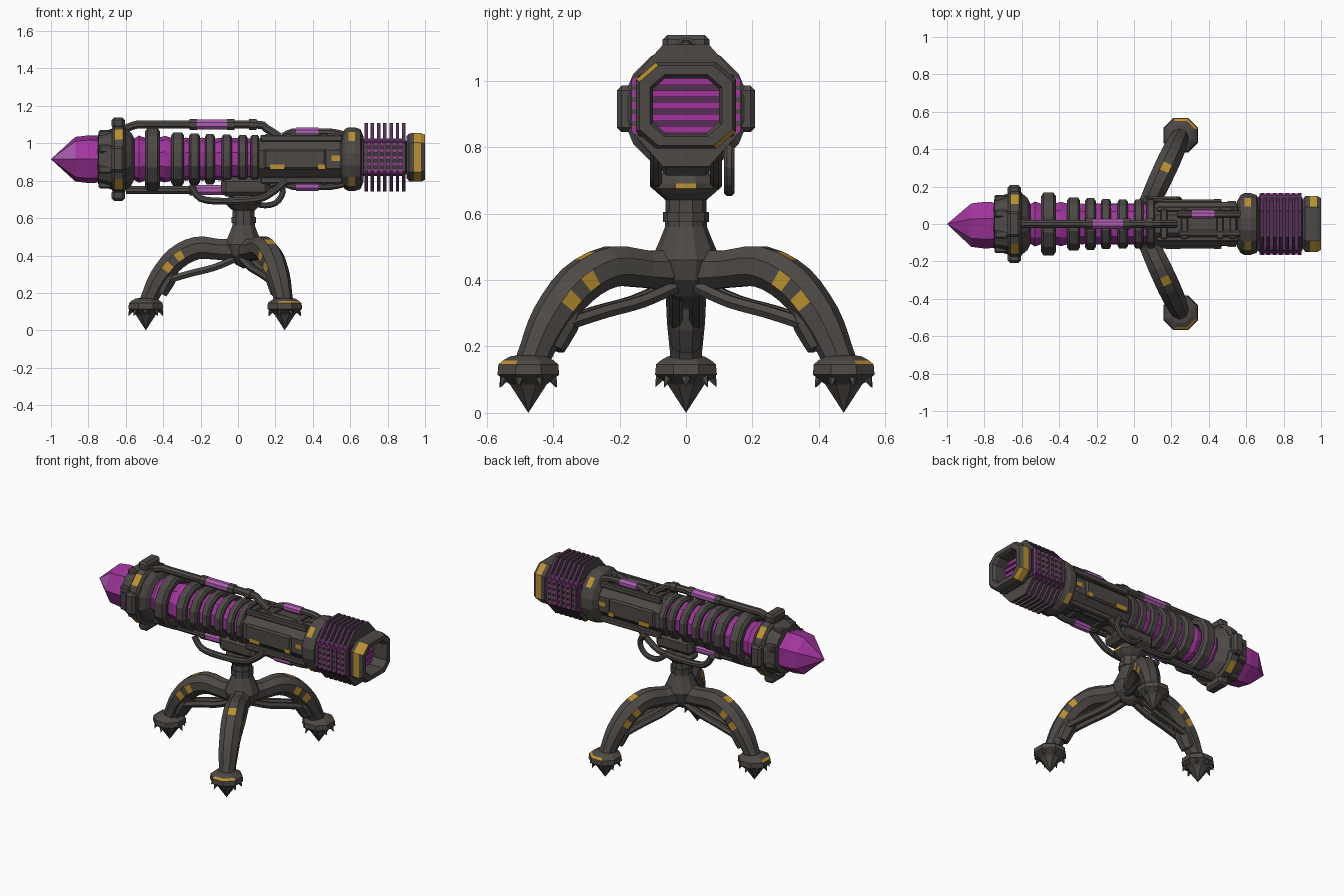
import bpy, bmesh, math
from mathutils import Vector, Matrix

cube = bpy.data.objects.get("Cube")
if cube:
    bpy.data.objects.remove(cube)

AXIS = 0.915      # height of the barrel axis
HUB_X = 0.03      # tripod centre


def material(name, rgb):
    m = bpy.data.materials.new(name)
    m.use_nodes = True
    m.diffuse_color = (*rgb, 1)
    m.node_tree.nodes["Principled BSDF"].inputs["Base Color"].default_value = (*rgb, 1)
    return m


METAL = material("dark metal", (0.073, 0.066, 0.06))
SHADOW = material("dark purple metal", (0.085, 0.03, 0.085))
PURPLE = material("purple crystal", (0.36, 0.035, 0.34))
LIGHT = material("light purple", (0.42, 0.11, 0.44))
GOLD = material("worn gold", (0.50, 0.28, 0.03))


def finish(name, bm, mats, rule=None):
    """Turn a bmesh into an object; rule(centre, normal) picks the material."""
    bmesh.ops.recalc_face_normals(bm, faces=bm.faces)
    bm.normal_update()
    if rule:
        for f in bm.faces:
            f.material_index = int(rule(f.calc_center_median(), f.normal))
    me = bpy.data.meshes.new(name)
    bm.to_mesh(me)
    bm.free()
    for m in mats:
        me.materials.append(m)
    ob = bpy.data.objects.new(name, me)
    bpy.context.collection.objects.link(ob)
    return ob


def skin(bm, rings, closed=False):
    """Bridge rings of vertices; a one-vertex ring is a pole."""
    pairs = list(zip(rings, rings[1:])) + ([(rings[-1], rings[0])] if closed else [])
    n = max(len(r) for r in rings)
    for a, b in pairs:
        for k in range(n):
            q = [a[k % len(a)], a[(k + 1) % len(a)], b[(k + 1) % len(b)], b[k % len(b)]]
            q = list(dict.fromkeys(q))
            if len(q) > 2:
                bm.faces.new(q)


def lathe(name, profile, sides=8, mats=(METAL,), rule=None, upright=False,
          loc=None, sy=1.0, sz=1.0, closed=False, flat=None):
    """Spin (position, radius) pairs; flat makes a chamfered square with that half angle."""
    bm = bmesh.new()
    base = Vector(loc or (0, 0, AXIS))
    if flat:
        angles = [q * math.pi / 2 + s * flat for q in range(4) for s in (-1, 1)]
    else:
        angles = [(k + 0.5) * math.tau / sides for k in range(sides)]
    grow = 1 / math.cos(flat or math.pi / sides)
    rings = []
    for p, r in profile:
        ring = []
        for a in angles if r else angles[:1]:
            u, v = r * grow * math.cos(a) * sy, r * grow * math.sin(a) * sz
            ring.append(bm.verts.new(base + Vector((u, v, p) if upright else (p, u, v))))
        rings.append(ring)
    skin(bm, rings, closed)
    return finish(name, bm, mats, rule)


def band(name, x, r, half, depth, sides=12, **kw):
    """Chunky rounded hoop around the barrel."""
    prof = [(x - half, r - depth), (x - half, r - half * .5), (x - half * .65, r),
            (x + half * .65, r), (x + half, r - half * .5), (x + half, r - depth)]
    return lathe(name, prof, sides, closed=True, **kw)


def tube(name, pts, radii, y=0.0, sides=8, steps=3, mats=(METAL,), rule=None, turn=None):
    """Sweep along a smooth path in the xz plane; turn swings it round the hub."""
    pts = [Vector((p[0], y, p[1])) for p in pts]
    if not isinstance(radii, (list, tuple)):
        radii = [radii] * len(pts)
    path = []
    for i in range(len(pts) - 1):
        a, b, c, d = pts[max(i - 1, 0)], pts[i], pts[i + 1], pts[min(i + 2, len(pts) - 1)]
        for s in range(steps):
            t = s / steps
            p = (2 * b + (c - a) * t + (2 * a - 5 * b + 4 * c - d) * t * t
                 + (3 * b - a - 3 * c + d) * t ** 3) / 2
            path.append((p, radii[i] * (1 - t) + radii[i + 1] * t))
    path.append((pts[-1], radii[-1]))
    bm = bmesh.new()
    rings = []
    for i, (p, r) in enumerate(path):
        tan = (path[min(i + 1, len(path) - 1)][0] - path[max(i - 1, 0)][0]).normalized()
        side = Vector((0, 1, 0))
        up = tan.cross(side)
        angles = [(k + 0.5) * math.tau / sides for k in range(sides)]
        rings.append([bm.verts.new(p + r * (up * math.cos(a) + side * math.sin(a))) for a in angles])
    skin(bm, rings)
    bm.faces.new(rings[0])
    bm.faces.new(rings[-1])
    ob = finish(name, bm, mats, rule)
    if turn is not None:
        ob.matrix_world = Matrix.Translation((HUB_X, 0, 0)) @ Matrix.Rotation(turn, 4, "Z")


def box(name, lo, hi, mat=METAL, bevel=0.0):
    lo, hi = Vector(lo), Vector(hi)
    bm = bmesh.new()
    bmesh.ops.create_cube(bm, size=1, matrix=Matrix.Translation((lo + hi) / 2) @ Matrix.Diagonal((*(hi - lo), 1)))
    if bevel:
        bmesh.ops.bevel(bm, geom=bm.edges[:], offset=bevel, segments=1, affect="EDGES")
    finish(name, bm, (mat,))


def diagonal(lo, hi):
    """Marks outer faces on the four diagonals between two x positions."""
    return lambda c, n: lo < c.x < hi and abs(n.x) < .3 and abs(abs(n.y) - abs(n.z)) < .15 \
        and n.dot(c - Vector((c.x, 0, AXIS))) > 0


# Crystal tip and glowing core
lathe("crystal_tip", [(-1, 0), (-.87, .11), (-.8, .118), (-.73, .115), (-.6, .08), (-.6, 0)], 7,
      (PURPLE, LIGHT), lambda c, n: n.y < -.6 and n.z > 0.2 and c.x < -.84)
lathe("core", [(-.6, 0), (-.58, .09), (-.53, .12), (-.47, .1), (-.39, .118), (-.32, .1), (-.28, .11),
               (-.23, .1), (-.19, .11), (-.15, .1), (-.1, .108), (.1, .105), (.1, 0)], 10, (PURPLE,))

# Front collar with gold marks and four lugs
lathe("front_collar", [(-.75, .115), (-.745, .145), (-.7, .155), (-.67, .165), (-.6, .165),
                       (-.57, .14), (-.55, .1), (-.6, .09)], 12, closed=True)
band("collar_ring", -.637, .187, .036, .06, 16, mats=(METAL, GOLD), rule=diagonal(-.665, -.61))
for name, y, z in (("top", 0, 1), ("bottom", 0, -1), ("left", 1, 0), ("right", -1, 0)):
    c = Vector((-.64, y * .18, AXIS + z * .193))
    h = Vector((.035, .028 if y else .07, .03 if z else .07))
    box(name + "_lug", c - h, c + h, bevel=.014)
for k in range(8):
    a = (k + .5) * math.tau / 8
    c = Vector((-.715, .145 * math.cos(a), AXIS + .145 * math.sin(a)))
    box("collar_tooth", c - Vector((.03, .022, .022)), c + Vector((.04, .022, .022)), bevel=.008)

# Coil rings along the core
for x, r, half in ((-.457, .168, .04), (-.323, .143, .035), (-.233, .138, .029), (-.15, .134, .027),
                   (-.06, .132, .027), (.025, .13, .025), (.09, .13, .023)):
    band("coil_ring", x, r, half, .045)

# Main body with side panels, gold marks and top and bottom rails
lathe("body", [(.09, 0), (.09, .1), (.13, .118), (.54, .118), (.57, .1), (.57, 0)], 8)
for s in (-1, 1):
    box("side_panel", (.14, s * .118 - .012, AXIS - .055), (.47, s * .118 + .012, AXIS + .055), bevel=.01)
    for x, z, w in ((.21, .873, .038), (.448, .873, .02)):
        box("panel_mark", (x - w, s * .13 - .004, z - .014), (x + w, s * .13 + .004, z + .014), GOLD)
    box("body_mark", (.5, s * .118 - .004, .905), (.545, s * .118 + .004, .935), GOLD)
    for z in (-1, 1):
        c = AXIS + z * .112
        box("body_rail", (.12, s * .08 - .013, c - .018), (.56, s * .08 + .013, c + .018), bevel=.006)
for x in (.16, .27, .46, .53):
    for z in (-1, 1):
        box("body_rung", (x - .018, -.08, AXIS + z * .12 - .014), (x + .018, .08, AXIS + z * .12 + .014), bevel=.005)

# Rear collar
lathe("rear_collar", [(.55, 0), (.55, .12), (.57, .155), (.59, .165), (.625, .165), (.655, .155), (.67, .12), (.67, 0)],
      16, (METAL, GOLD), diagonal(.59, .63), sz=1.03)

# Cooling block: dark core, glowing strips at the sides and rear, and rimmed fins
FZ = .925
box("cooling_core", (.66, -.152, FZ - .1), (.9, .152, FZ + .1), SHADOW, .012)
for i in range(5):
    z = FZ + (i - 2) * .036
    box("side_strip", (.67, -.163, z - .011), (.895, .163, z + .011), PURPLE)
    box("rear_strip", (.88, -.1, z - .01), (.912, .1, z + .01), PURPLE)
for i in range(7):
    x = .685 + i * .0335
    lathe("cooling_fin", [(x - .009, 0), (x - .009, .17), (x + .009, .17), (x + .009, 0)], 8,
          (METAL, SHADOW), lambda c, n: abs(n.x) < .5 and abs(n.z) > .3, loc=(0, 0, FZ), sy=.975, sz=1.08)

# Hollow rear cap, gold on its sides, chamfers and two worn corners
lathe("rear_cap", [(.9, .11), (.915, .128), (.94, .13), (.978, .13), (1, .12), (1, .093), (.985, .085), (.9, .085)],
      mats=(METAL, GOLD), rule=lambda c, n: c.x > .94 and abs(c.y) > .1 and n.y * c.y > 0
      and (abs(n.x) < .2 or (n.x < .6 and n.y * n.z < -.1)),
      loc=(0, 0, FZ), sy=1.16, closed=True, flat=math.radians(31))

# Conduits above and below the barrel, each with a glowing sleeve
for name, z in (("top", 1), ("bottom", -1)):
    k = .185 if z > 0 else .165
    tube(name + "_conduit", [(-.6, AXIS + z * .165), (-.54, AXIS + z * k), (-.48, AXIS + z * k), (-.2, AXIS + z * k),
                             (.1, AXIS + z * k), (.15, AXIS + z * (k - .02)), (.22, AXIS + z * .12)], .023)
    tube(name + "_sleeve", [(-.22, AXIS + z * k), (-.06, AXIS + z * k)], .029, steps=1, mats=(LIGHT,))
    for x in (-.24, -.04, .08):
        tube(name + "_clamp", [(x - .02, AXIS + z * k), (x + .02, AXIS + z * k)], .031, steps=1)
    for y in (-.05, .05):
        glowing = y * z > 0
        h = AXIS + z * (.145 if glowing else .118)
        tube(name + "_short_conduit", [(.24, AXIS + z * .12), (.29, h), (.38, h), (.5, h), (.57, AXIS + z * .13)], .02, y)
        if glowing:
            tube(name + "_short_sleeve", [(.31, h), (.43, h)], .026, y, steps=1, mats=(LIGHT,))

# Saddle and hoses joining the barrel to the stand
box("saddle", (-.09, -.085, .715), (.17, .085, .82), bevel=.025)
for y in (-.09, .09):
    tube("saddle_hose", [(-.25, .77), (-.2, .705), (-.08, .69), (.1, .70), (.18, .735), (.26, .8)], .02, y)
tube("looped_hose", [(.06, .71), (.12, .67), (.2, .68), (.24, .74), (.22, .8)], .017, .13)

# Stand hub
lathe("stand_hub", [(.33, 0), (.35, .04), (.4, .085), (.46, .1), (.52, .075), (.56, .06), (.64, .058), (.66, .08),
                    (.675, .095), (.69, .095), (.72, .075), (.72, 0)], 10, (METAL, GOLD),
      lambda c, n: .675 < c.z < .69 and (n.x > .9 or abs(n.y) > .9), upright=True, loc=(HUB_X, 0, 0))
lathe("hub_band", [(.575, .055), (.575, .066), (.605, .066), (.605, .055)], 10,
      upright=True, loc=(HUB_X, 0, 0), closed=True)


# Three arched legs with struts and spiked feet
def leg_marks(c, n):
    """Two gold patches on each flank and one small one on top."""
    flank = abs(n.y) > .9 and (.325 < c.x < .358 or .39 < c.x < .415)
    return flank or (abs(n.y) < .1 and n.z > .3 and .29 < c.x < .335)


REACH = .523
for side, turn in (("front", -1.137), ("back", 1.137), ("right", math.pi)):
    tube(side + "_leg", [(.02, .43), (.13, .432), (.25, .44), (.36, .385), (.445, .285), (.495, .19), (.518, .13)],
         [.07, .06, .066, .067, .062, .052, .05], mats=(METAL, GOLD), rule=leg_marks, turn=turn)
    for y in (-.03, .03):
        tube(side + "_strut", [(.05, .38), (.16, .335), (.28, .305), (.4, .27)], .021, y, 6, turn=turn)
    tube(side + "_shin_guard", [(.385, .33), (.415, .27), (.45, .2)], [.045, .055, .045], turn=turn)
    spread = Vector((math.cos(turn), math.sin(turn), 0))
    foot = Vector((HUB_X, 0, 0)) + spread * REACH
    lathe(side + "_foot", [(.178, 0), (.17, .055), (.158, .076), (.146, .09), (.115, .093), (.085, .055), (0, 0)], 8,
          (METAL, GOLD), lambda c, n: .146 < c.z < .158 and n.dot(spread) > .5, upright=True, loc=foot)
    for k in range(8):
        a = k * math.tau / 8 + turn
        out = Vector((math.cos(a), math.sin(a), 0))
        bm = bmesh.new()
        aim = (out * .5 + Vector((0, 0, -1))).to_track_quat("Z", "Y").to_matrix().to_4x4()
        bmesh.ops.create_cone(bm, segments=5, radius1=.028, radius2=0, depth=.065, cap_ends=True,
                              matrix=Matrix.Translation(foot + out * .078 + Vector((0, 0, .105))) @ aim)
        finish(side + "_claw", bm, (METAL,))
